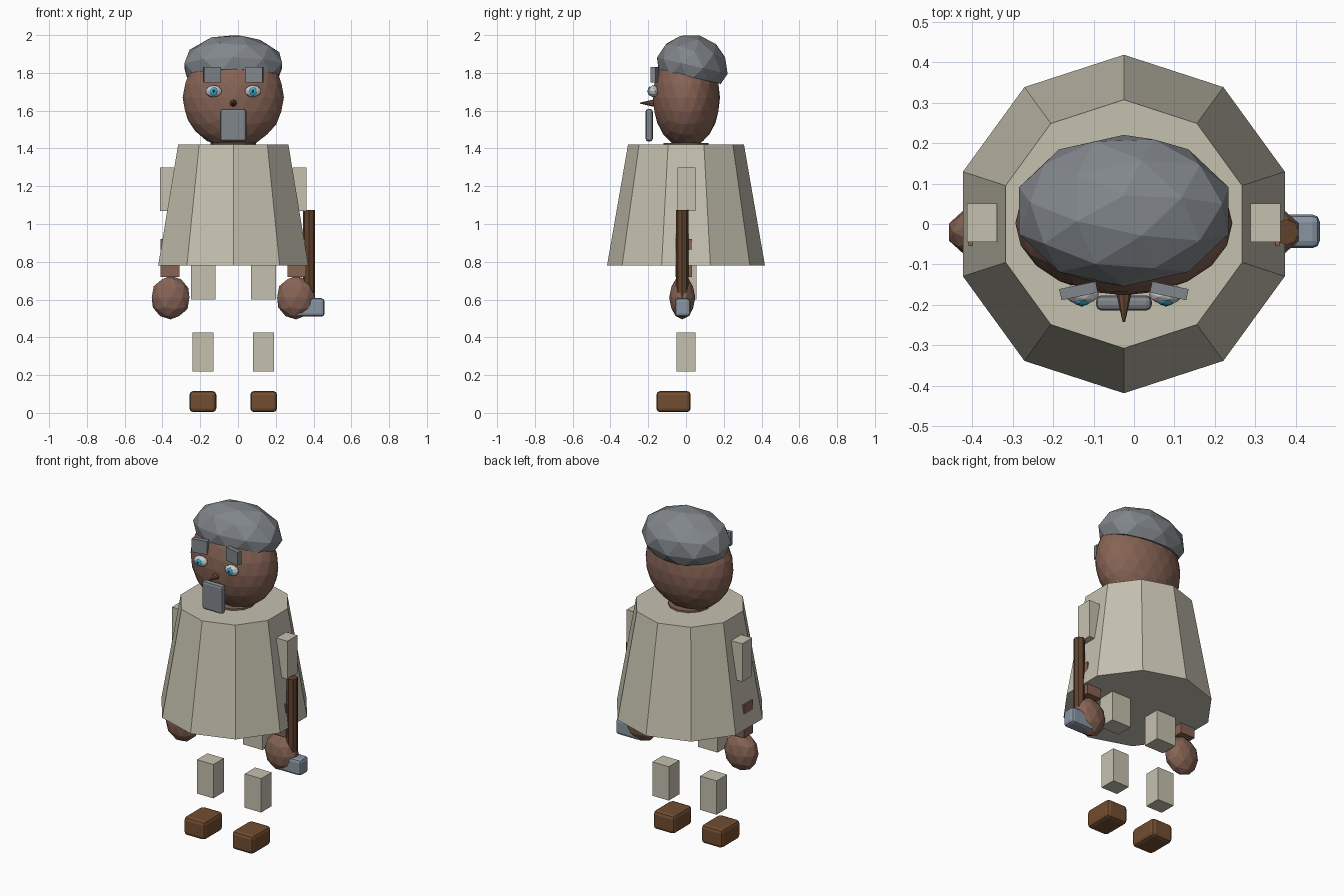
import bpy, bmesh
from math import radians
from mathutils import Vector, Matrix

if "Cube" in bpy.data.objects:
    bpy.data.objects.remove(bpy.data.objects["Cube"])

CX = -0.025  # body mirror axis


def material(name, rgb):
    m = bpy.data.materials.new(name)
    m.diffuse_color = (*rgb, 1)
    m.use_nodes = True
    m.node_tree.nodes["Principled BSDF"].inputs["Base Color"].default_value = m.diffuse_color
    return m


SKIN = material("skin", (0.24, 0.125, 0.09))
CLOTH = material("cloth", (0.56, 0.53, 0.43))
HAIR = material("hair", (0.22, 0.24, 0.26))
LEATHER = material("leather", (0.17, 0.075, 0.03))
WOOD = material("wood", (0.12, 0.055, 0.025))
STEEL = material("steel", (0.25, 0.3, 0.36))
WHITE = material("eye_white", (0.85, 0.85, 0.85))
BLUE = material("iris_blue", (0.05, 0.4, 0.6))
BLACK = material("pupil_black", (0.02, 0.03, 0.05))
NOSE = material("nose_skin", (0.17, 0.075, 0.045))


def finish(name, mat):
    ob = bpy.context.object
    ob.name = name
    ob.data.materials.append(mat)
    return ob


def box(name, centre, size, mat, yaw=0, bevel=0):
    bpy.ops.mesh.primitive_cube_add(size=1, location=centre, rotation=(0, 0, yaw))
    ob = finish(name, mat)
    ob.data.transform(Matrix.Diagonal((*size, 1)))
    if bevel:
        mod = ob.modifiers.new("bevel", 'BEVEL')
        mod.width, mod.segments = bevel, 2
    return ob


def ball(name, centre, radii, mat, sub=2, tilt=0):
    bpy.ops.mesh.primitive_ico_sphere_add(subdivisions=sub, radius=1, location=centre,
                                          rotation=(tilt, 0, 0))
    ob = finish(name, mat)
    ob.data.transform(Matrix.Diagonal((*radii, 1)))
    return ob


def cone(name, centre, r1, r2, depth, sides, mat, tilt=0):
    bpy.ops.mesh.primitive_cone_add(vertices=sides, radius1=r1, radius2=r2, depth=depth,
                                    location=centre, rotation=(tilt, 0, 0))
    return finish(name, mat)


# Cloak, neck and head
cone("cloak", (CX, 0, 1.10), 0.418, 0.307, 0.64, 10, CLOTH)
cone("neck", (CX, 0, 1.38), 0.12, 0.12, 0.10, 12, SKIN)
ball("head", (CX, 0.002, 1.67), (0.268, 0.178, 0.27), SKIN, sub=3)

# Hair: tilted dome, cut flat underneath
hair = ball("hair", (CX, 0.033, 1.838), (0.272, 0.192, 0.165), HAIR, tilt=radians(-13))
bm = bmesh.new()
bm.from_mesh(hair.data)
cut = bmesh.ops.bisect_plane(bm, geom=bm.verts[:] + bm.edges[:] + bm.faces[:],
                             plane_co=Vector((0, 0, -0.06)), plane_no=Vector((0, 0, 1)),
                             clear_inner=True)
rim = [e for e in cut["geom_cut"] if isinstance(e, bmesh.types.BMEdge)]
bmesh.ops.contextual_create(bm, geom=rim)
bm.to_mesh(hair.data)
bm.free()

# Nose and beard
cone("nose", (CX, -0.2, 1.64), 0.022, 0.003, 0.085, 8, NOSE, tilt=radians(90))
box("beard", (CX, -0.195, 1.523), (0.138, 0.038, 0.172), HAIR, bevel=0.014)

# Paired parts, mirrored about the body axis
for side, s in (("left", -1), ("right", 1)):
    def at(dx, y, z):
        return (CX + s * dx, y, z)
    ball(side + "_eye", at(0.104, -0.172, 1.703), (0.044, 0.026, 0.032), WHITE)
    ball(side + "_iris", at(0.104, -0.192, 1.703), (0.021, 0.010, 0.024), BLUE)
    ball(side + "_pupil", at(0.104, -0.2, 1.703), (0.008, 0.004, 0.010), BLACK, sub=1)
    box(side + "_brow", at(0.112, -0.165, 1.79), (0.092, 0.028, 0.08), HAIR, yaw=-s * 0.21)
    box(side + "_sleeve", at(0.35, 0.003, 1.185), (0.074, 0.095, 0.23), CLOTH)
    box(side + "_forearm", at(0.335, -0.012, 0.82), (0.098, 0.085, 0.2), SKIN)
    ball(side + "_hand", at(0.332, -0.02, 0.61), (0.105, 0.069, 0.115), SKIN)
    box(side + "_thigh", at(0.16, 0.002, 0.715), (0.13, 0.105, 0.23), CLOTH)
    box(side + "_shin", at(0.16, 0, 0.322), (0.11, 0.1, 0.205), CLOTH)
    box(side + "_boot", at(0.161, -0.066, 0.06), (0.142, 0.182, 0.112), LEATHER, bevel=0.02)

# Hammer held in the right hand, head downwards
cone("hammer_handle", (0.376, -0.02, 0.815), 0.032, 0.032, 0.52, 8, WOOD)
box("hammer_head", (0.38, -0.018, 0.558), (0.158, 0.083, 0.098), STEEL, bevel=0.018)
